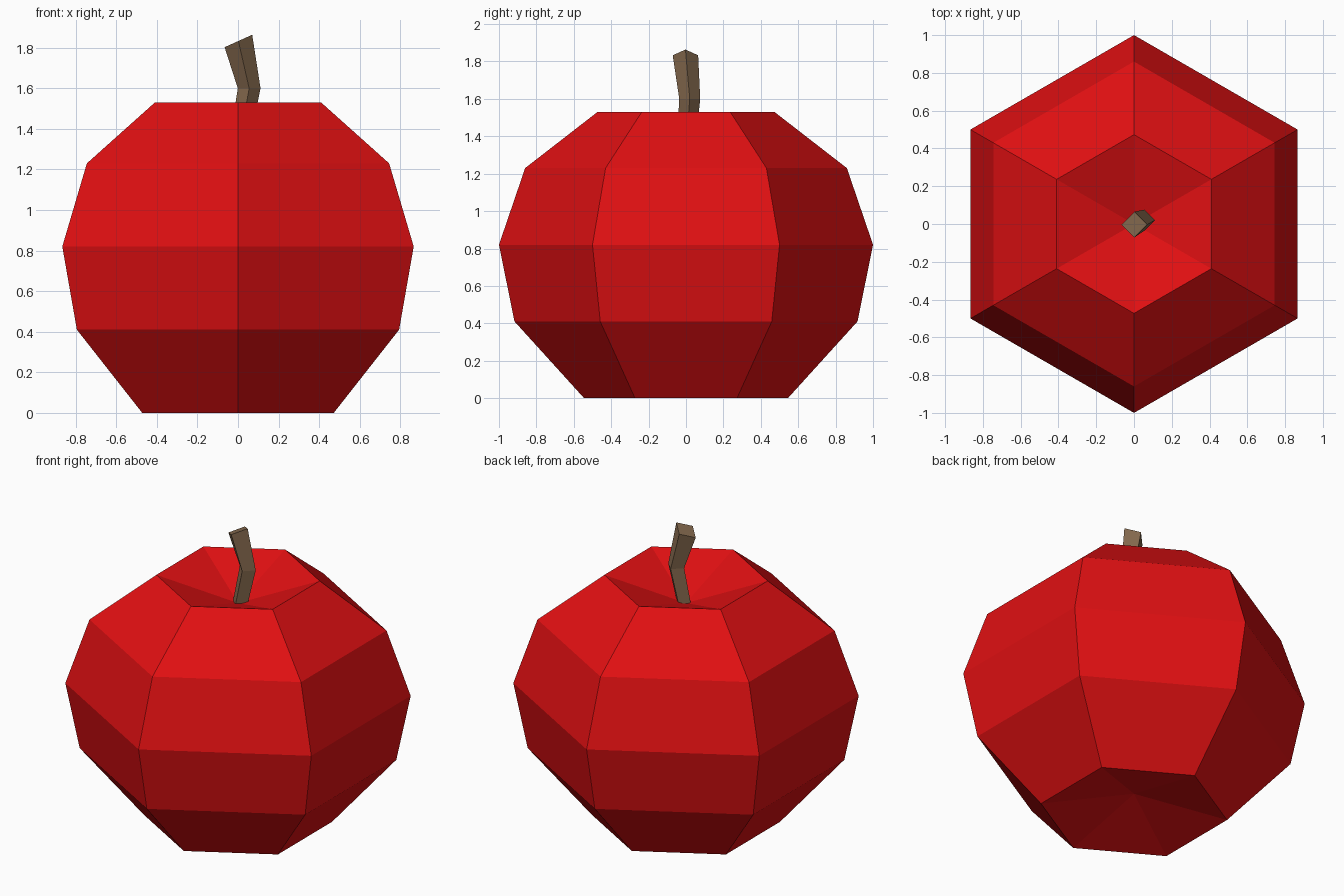
import bpy, math

if "Cube" in bpy.data.objects:
    bpy.data.objects.remove(bpy.data.objects["Cube"])


def material(name, color):
    m = bpy.data.materials.new(name)
    m.diffuse_color = (*color, 1)
    m.use_nodes = True
    m.node_tree.nodes["Principled BSDF"].inputs["Base Color"].default_value = m.diffuse_color
    return m


def make(name, verts, faces, mat):
    me = bpy.data.meshes.new(name)
    me.from_pydata(verts, [], faces)
    me.materials.append(mat)
    me.update()
    ob = bpy.data.objects.new(name, me)
    bpy.context.collection.objects.link(ob)
    return ob


def bands(n, rings):
    """Quads joining consecutive rings of n vertices."""
    return [(k * n + i, k * n + (i + 1) % n, (k + 1) * n + (i + 1) % n, (k + 1) * n + i)
            for k in range(rings - 1) for i in range(n)]


red = material("apple red", (0.75, 0.005, 0.006))
brown = material("stem brown", (0.23, 0.14, 0.075))

# Fruit: six-sided body with a dimple at the top and bottom
SIDES = 6
profile = [(0.545, 0), (0.917, 0.41), (1.0, 0.82), (0.86, 1.23), (0.473, 1.53)]
verts = [(r * math.cos(math.radians(30 + 60 * i)), r * math.sin(math.radians(30 + 60 * i)), z)
         for r, z in profile for i in range(SIDES)]
faces = bands(SIDES, len(profile))
low, high = len(verts), len(verts) + 1
verts += [(0, 0, 0.12), (0, 0, 1.37)]
last = SIDES * (len(profile) - 1)
for i in range(SIDES):
    j = (i + 1) % SIDES
    faces += [(j, i, low), (last + i, last + j, high)]
make("fruit", verts, faces, red)

# Stem: bent square rod with a tilted end (centre, radius, tilt in x)
path = [((0.01, 0.0, 1.35), 0.05, 0), ((0.055, 0.02, 1.6), 0.056, 0),
        ((0.002, -0.003, 1.833), 0.068, 0.45)]
verts = []
for (x, y, z), r, tilt in path:
    for i in range(4):
        dx, dy = r * math.cos(i * math.pi / 2), r * math.sin(i * math.pi / 2)
        verts.append((x + dx, y + dy, z + dx * tilt))
make("stem", verts, bands(4, 3) + [(3, 2, 1, 0), (8, 9, 10, 11)], brown)
